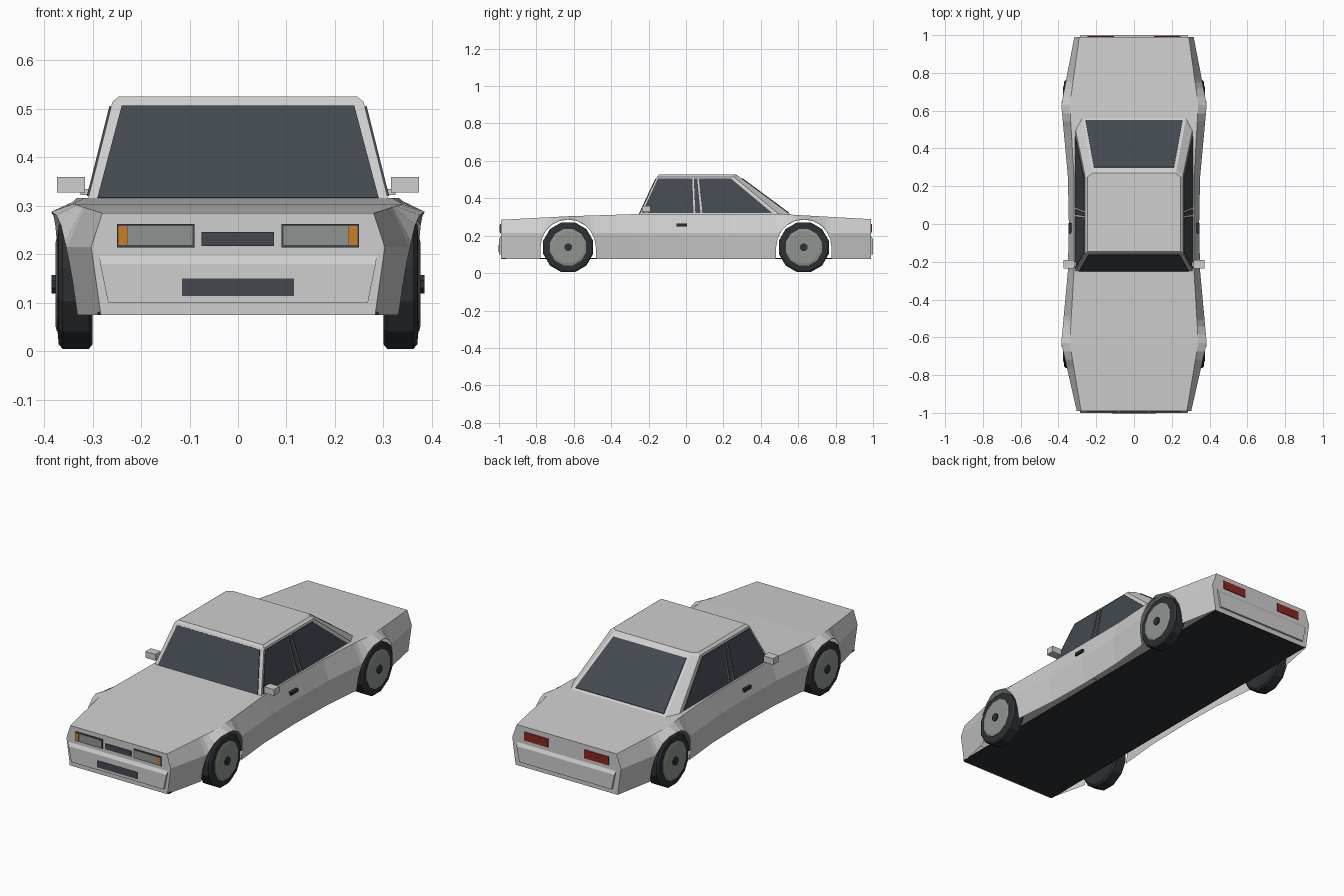
import bpy, bmesh, math
from mathutils import Vector

cube = bpy.data.objects.get("Cube")
if cube:
    bpy.data.objects.remove(cube, do_unlink=True)


def material(name, rgb):
    m = bpy.data.materials.new(name)
    m.use_nodes = True
    m.diffuse_color = (*rgb, 1)
    m.node_tree.nodes["Principled BSDF"].inputs["Base Color"].default_value = (*rgb, 1)
    return m


PAINT = material("silver paint", (0.62, 0.62, 0.62))
GLASS = material("dark glass", (0.056, 0.065, 0.08))
BLACK = material("black rubber", (0.025, 0.03, 0.034))
GREY = material("lamp and rim grey", (0.28, 0.3, 0.28))
AMBER = material("amber", (0.6, 0.21, 0.015))
RED = material("red", (0.26, 0.02, 0.013))


def finish(name, bm, mat, mirror=False, recalc=True):
    """Turn a bmesh into an object, optionally mirrored across x."""
    bmesh.ops.remove_doubles(bm, verts=bm.verts, dist=0.0003)
    if recalc:
        bmesh.ops.recalc_face_normals(bm, faces=bm.faces)
    mesh = bpy.data.meshes.new(name)
    bm.to_mesh(mesh)
    bm.free()
    mesh.materials.append(mat)
    ob = bpy.data.objects.new(name, mesh)
    bpy.context.scene.collection.objects.link(ob)
    if mirror:
        ob.modifiers.new("mirror", 'MIRROR')
    return ob


def loft(bm, rings, closed=False):
    """Bridge point rings into faces and return the vertex rows."""
    rows = [[bm.verts.new(p) for p in ring] for ring in rings]
    n = len(rows[0])
    for a, b in zip(rows, rows[1:]):
        for i in range(n if closed else n - 1):
            j = (i + 1) % n
            bm.faces.new((a[i], a[j], b[j], b[i]))
    return rows


def box(name, lo, hi, mat, mirror=False):
    bm = bmesh.new()
    bmesh.ops.create_cube(bm, size=1)
    for v in bm.verts:
        v.co = [l + (c + 0.5) * (h - l) for l, h, c in zip(lo, hi, v.co)]
    return finish(name, bm, mat, mirror)


def plate(name, pts, mat, outward, mirror=False):
    """Thin panel lying on a surface, thickened towards outward."""
    bm = bmesh.new()
    face = bm.faces.new([bm.verts.new(p) for p in pts])
    face.normal_update()
    if face.normal.dot(Vector(outward)) < 0:
        face.normal_flip()
    ob = finish(name, bm, mat, mirror, recalc=False)
    mod = ob.modifiers.new("thickness", 'SOLIDIFY')
    mod.thickness, mod.offset = 0.004, 1
    if mirror:
        ob.modifiers.move(1, 0)
    return ob


def lerp(table, y):
    for (a, u), (b, v) in zip(table, table[1:]):
        if y <= b:
            return u + (v - u) * (y - a) / (b - a)
    return table[-1][1]


# Body shell: sections along y whose lower edge follows the wheel arches
AXLE, HUB_Z, ARCH_R, SILL, BELT = 0.63, 0.138, 0.148, 0.075, 0.215
BELT_X = [(-0.99, 0.303), (-0.63, 0.385), (-0.25, 0.35), (0, 0.345),
          (0.25, 0.35), (0.63, 0.385), (0.99, 0.316)]
TOP_X = [(-0.99, 0.28), (-0.63, 0.34), (-0.25, 0.318), (0.25, 0.318), (0.63, 0.34), (0.99, 0.29)]
TOP_Z = [(-0.99, 0.285), (-0.63, 0.304), (-0.25, 0.316), (0.5, 0.316), (0.99, 0.288)]


def section(y, bottom):
    belt = max(BELT, bottom + 0.002)
    bx = lerp(BELT_X, y)
    half = [(lerp(TOP_X, y), y, lerp(TOP_Z, y)), (bx, y, belt),
            (bx - 0.02 * (belt - bottom) / 0.14, y, bottom)]
    return [(-x, yy, z) for x, yy, z in reversed(half)] + half


def arch(centre, steps=10):
    out = [(centre - ARCH_R, SILL)]
    for i in range(steps + 1):
        t = math.pi * (1 - i / steps)
        out.append((centre + ARCH_R * math.cos(t), HUB_Z + ARCH_R * math.sin(t)))
    return out + [(centre + ARCH_R, SILL)]


stations = ([(-0.99, SILL)] + arch(-AXLE) + [(y, SILL) for y in (-0.25, 0, 0.25)]
            + arch(AXLE) + [(0.99, SILL)])
bm = bmesh.new()
rows = loft(bm, [section(y, z) for y, z in stations])
bm.faces.new(rows[0])
bm.faces.new(rows[-1])
finish("body_shell", bm, PAINT)
box("floor_pan", (-0.29, -0.985, 0.075), (0.29, 0.985, 0.081), BLACK)

# Cabin: base, roof edge and chamfered roof rings
BASE_Z, EAVE_Z = 0.312, 0.515


def cabin_ring(z, x, front, side_end, back_x, back):
    half = [(x, front, z), (x, side_end, z), (back_x, back, z)]
    return half + [(-a, b, c) for a, b, c in reversed(half)]


bm = bmesh.new()
rows = loft(bm, [cabin_ring(BASE_Z, 0.31, -0.25, 0.5, 0.275, 0.56),
                 cabin_ring(EAVE_Z, 0.259, -0.155, 0.255, 0.225, 0.285),
                 cabin_ring(0.526, 0.245, -0.145, 0.25, 0.22, 0.27)], closed=True)
bm.faces.new(rows[-1])
finish("cabin", bm, PAINT)


def cabin_t(z):
    return (z - BASE_Z) / (EAVE_Z - BASE_Z)


def on_side(y, z):
    return (0.31 - 0.051 * cabin_t(z), y, z)


def on_front(x, z):
    return (x, -0.25 + 0.095 * cabin_t(z), z)


def on_back(x, z):
    return (x, 0.56 - 0.275 * cabin_t(z), z)


# Windows
LOW, HIGH = 0.32, 0.505
plate("windscreen", [on_front(-0.29, 0.316), on_front(0.29, 0.316),
                     on_front(0.24, HIGH), on_front(-0.24, HIGH)], GLASS, (0, -1, 0))
plate("rear_window", [on_back(-0.257, LOW), on_back(0.257, LOW),
                      on_back(0.212, HIGH), on_back(-0.212, HIGH)], GLASS, (0, 1, 0))
for name, a, b, c, d in (("front_side_window", -0.235, 0.04, 0.034, -0.15),
                         ("window_divider", 0.05, 0.078, 0.06, 0.042),
                         ("rear_side_window", 0.088, 0.462, 0.24, 0.068)):
    plate(name, [on_side(a, LOW), on_side(b, LOW), on_side(c, HIGH), on_side(d, HIGH)],
          GLASS, (1, 0, 0), mirror=True)

# Bumpers: tapered wedges at both ends
for name, s in (("front_bumper", -1), ("rear_bumper", 1)):
    bm = bmesh.new()
    profile = [(0.268, 0.985, 0.1), (0.268, 1, 0.1), (0.284, 1, 0.18), (0.288, 0.985, 0.205)]
    rows = loft(bm, [[(k * x, s * y, z) for x, y, z in profile] for k in (-1, 1)], closed=True)
    for row in rows:
        bm.faces.new(row)
    finish(name, bm, PAINT)


# Lamps, grille and plate panel
def end_panel(name, x0, x1, z0, z1, mat, y, mirror=False):
    plate(name, [(x0, y, z0), (x1, y, z0), (x1, y, z1), (x0, y, z1)], mat, (0, y, 0), mirror)


end_panel("headlight_frame", 0.09, 0.25, 0.214, 0.263, GLASS, -0.99, True)
end_panel("headlight", 0.094, 0.227, 0.219, 0.258, GREY, -0.992, True)
end_panel("indicator", 0.228, 0.247, 0.219, 0.258, AMBER, -0.992, True)
end_panel("grille", -0.075, 0.074, 0.217, 0.246, GLASS, -0.99)
end_panel("front_plate_panel", -0.116, 0.116, 0.114, 0.15, GLASS, -0.998)
end_panel("tail_light", 0.105, 0.245, 0.217, 0.262, RED, 0.99, True)

# Mirrors and door handles
box("door_mirror", (0.316, -0.235, 0.327), (0.374, -0.19, 0.36), PAINT, True)
box("mirror_stalk", (0.295, -0.225, 0.322), (0.325, -0.2, 0.335), PAINT, True)
box("door_handle", (0.325, -0.05, 0.25), (0.346, 0.006, 0.266), BLACK, True)


# Wheels: turned profiles of (x, radius)
def turned(name, profile, y, mat, sides=12):
    bm = bmesh.new()
    rings = []
    for x, r in profile:
        angles = [2 * math.pi * (i + 0.5) / sides for i in range(sides)]
        rings.append([(x, y + r * math.cos(a), HUB_Z + r * math.sin(a)) for a in angles])
    rows = loft(bm, rings, closed=True)
    bm.faces.new(rows[0])
    bm.faces.new(rows[-1])
    finish(name, bm, mat, mirror=True)


for end, y in (("front", -AXLE), ("rear", AXLE)):
    turned(end + "_tyre", [(0.3, 0.128), (0.308, 0.138), (0.362, 0.138), (0.37, 0.128),
                           (0.372, 0.105)], y, BLACK)
    turned(end + "_rim", [(0.365, 0.1), (0.374, 0.1), (0.377, 0.088)], y, GREY)
    turned(end + "_hub_cap", [(0.37, 0.021), (0.385, 0.021)], y, BLACK, 8)
